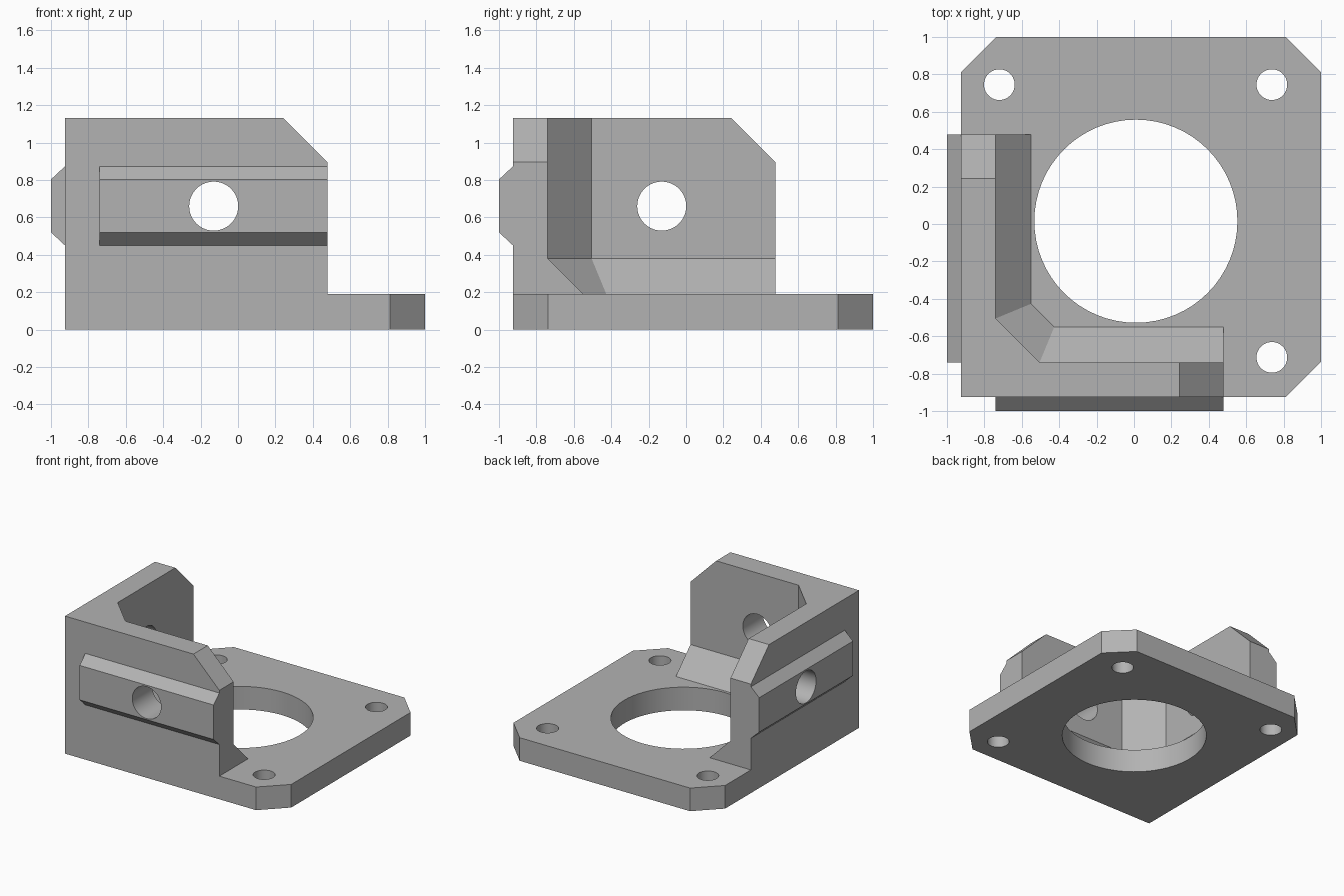
import bpy
import bmesh
import math

if "Cube" in bpy.data.objects:
    bpy.data.objects.remove(bpy.data.objects["Cube"], do_unlink=True)

# Shared dimensions
OUT, EDGE, WALL = -0.925, 1.0, -0.74      # outer side, plate edge, inner wall face
END, THICK, TOP = 0.478, 0.19, 1.13       # wall end, plate thickness, wall top
CORNER = -0.505                           # where the inner corner chamfer starts

grey = bpy.data.materials.new("plain grey")
grey.use_nodes = True
grey.diffuse_color = (0.45, 0.45, 0.45, 1)
grey.node_tree.nodes["Principled BSDF"].inputs["Base Color"].default_value = grey.diffuse_color

AXES = {
    "x": lambda u, v, w: (w, u, v),
    "y": lambda u, v, w: (u, w, v),
    "z": lambda u, v, w: (u, v, w),
}


def loft(name, sections, axis="z"):
    """Solid through a list of (outline, height) sections along an axis."""
    bm = bmesh.new()
    rings = [[bm.verts.new(AXES[axis](u, v, w)) for u, v in outline]
             for outline, w in sections]
    n = len(rings[0])
    for a, b in zip(rings, rings[1:]):
        for i in range(n):
            j = (i + 1) % n
            bm.faces.new((a[i], a[j], b[j], b[i]))
    bm.faces.new(rings[0])
    bm.faces.new(rings[-1])
    bmesh.ops.recalc_face_normals(bm, faces=bm.faces[:])
    mesh = bpy.data.meshes.new(name)
    bm.to_mesh(mesh)
    bm.free()
    mesh.materials.append(grey)
    ob = bpy.data.objects.new(name, mesh)
    bpy.context.collection.objects.link(ob)
    return ob


def prism(name, outline, low, high, axis="z"):
    return loft(name, [(outline, low), (outline, high)], axis)


def circle(u, v, r, n=64):
    return [(u + r * math.cos(math.tau * i / n), v + r * math.sin(math.tau * i / n))
            for i in range(n)]


def combine(body, other, operation):
    """Apply a boolean and discard the helper."""
    mod = body.modifiers.new(operation, "BOOLEAN")
    mod.operation = operation
    mod.solver = "EXACT"
    mod.object = other
    bpy.context.view_layer.objects.active = body
    bpy.ops.object.modifier_apply(modifier=mod.name)
    bpy.data.objects.remove(other, do_unlink=True)


def wall_outline(offset):
    """L-shaped plan of the two walls, thickened inwards by offset."""
    inner = WALL + offset
    corner = CORNER + offset * math.tan(math.pi / 8)
    return [(OUT, OUT), (END, OUT), (END, inner), (corner, inner),
            (inner, corner), (inner, END), (OUT, END)]


# Base plate with three clipped corners
c = 0.188
bracket = prism("mounting_bracket", [
    (OUT, OUT), (EDGE - c, OUT), (EDGE, OUT + c), (EDGE, EDGE - c),
    (EDGE - c, EDGE), (OUT + c, EDGE), (OUT, EDGE - c)], 0, THICK)

# Corner walls with a sloped foot
wide, thin = wall_outline(THICK), wall_outline(0)
combine(bracket, loft("walls", [(wide, 0), (wide, THICK), (thin, 2 * THICK), (thin, TOP)]), "UNION")

# Outer rails, one along each wall
rail = [(OUT + 0.05, 0.45), (OUT, 0.45), (-1, 0.52), (-1, 0.803), (OUT, 0.873), (OUT + 0.05, 0.873)]
for axis in "xy":
    combine(bracket, prism("rail", rail, WALL, END, axis), "UNION")

# Clipped upper wall ends and the wall bores
clip = [(0.143, TOP + 0.1), (0.643, TOP - 0.4), (0.643, TOP + 0.1)]
for axis in "xy":
    combine(bracket, prism("clip_cutter", clip, -1.1, -0.6, axis), "DIFFERENCE")
    combine(bracket, prism("bore_cutter", circle(-0.13, 0.66, 0.131), -1.1, -0.6, axis), "DIFFERENCE")

# Central opening and screw holes
for x, y, r in [(0.01, 0.015, 0.543), (-0.72, 0.745, 0.082),
                (0.737, 0.745, 0.082), (0.737, -0.713, 0.082)]:
    combine(bracket, prism("hole_cutter", circle(x, y, r), -0.1, 0.3), "DIFFERENCE")

# Smooth bores, crisp edges
bpy.ops.object.select_all(action="DESELECT")
bracket.select_set(True)
bpy.context.view_layer.objects.active = bracket
bpy.ops.object.shade_smooth_by_angle(angle=math.radians(25))
